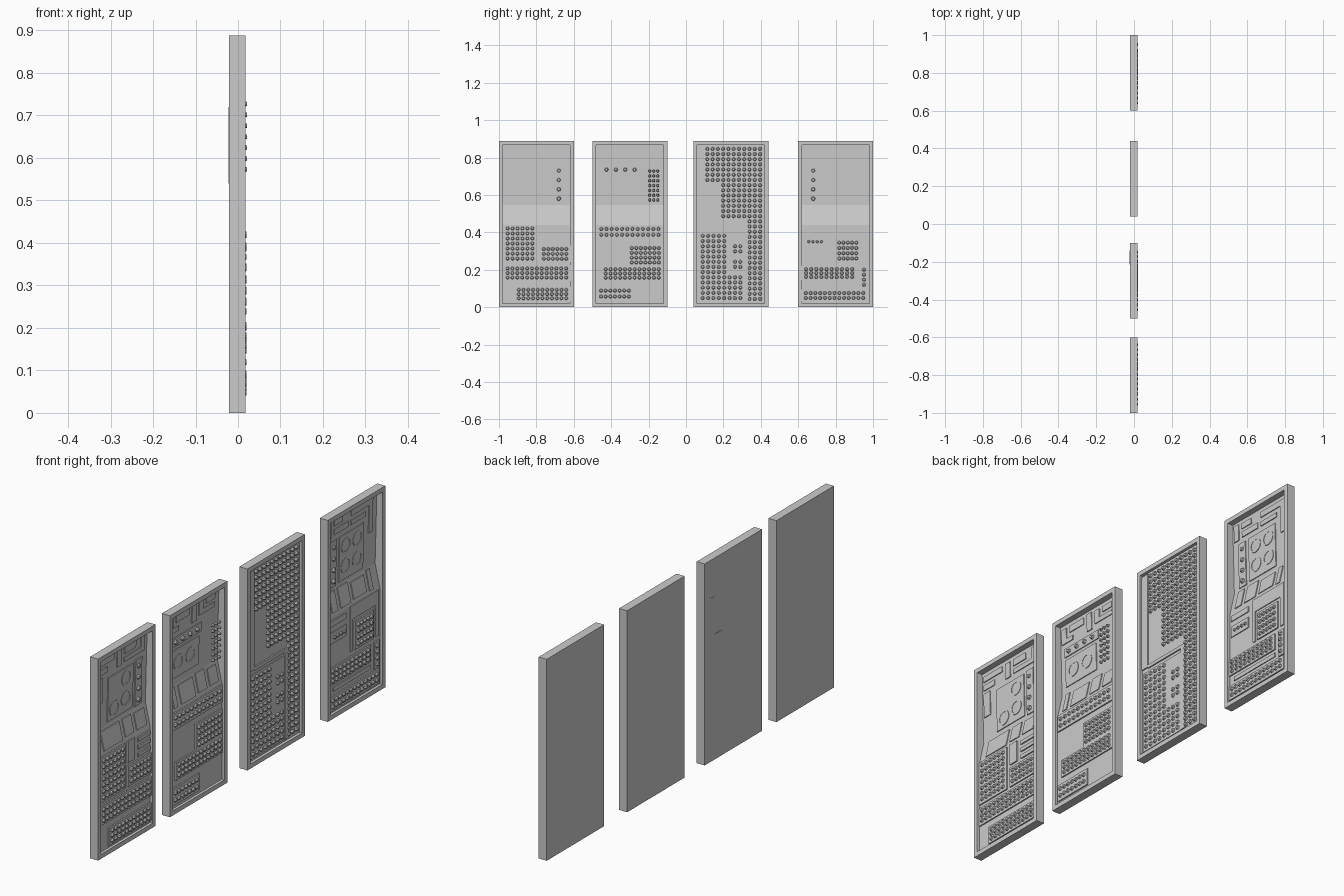
import bpy, bmesh, math
from mathutils import Matrix

if "Cube" in bpy.data.objects:
    bpy.data.objects.remove(bpy.data.objects["Cube"])

BACK, FRONT, TOP = -0.021, 0.018, 0.888
LOW, DEEP, HIGH = 0.006, -0.0175, -0.009      # floor depths of a console panel
BLOCK = 0.012


def finish(name, bm):
    bmesh.ops.recalc_face_normals(bm, faces=bm.faces)
    me = bpy.data.meshes.new(name)
    bm.to_mesh(me)
    bm.free()
    ob = bpy.data.objects.new(name, me)
    bpy.context.collection.objects.link(ob)
    return ob


def add_box(bm, x0, x1, y0, y1, z0, z1):
    m = Matrix.Translation(((x0 + x1) / 2, (y0 + y1) / 2, (z0 + z1) / 2)) @ \
        Matrix.Diagonal((x1 - x0, abs(y1 - y0), abs(z1 - z0), 1))
    bmesh.ops.create_cube(bm, size=1, matrix=m)


def boxes(name, items):
    bm = bmesh.new()
    for b in items:
        add_box(bm, *b)
    return finish(name, bm)


def extrude_y(name, pts, y0, y1):
    """Extrude an (x, z) profile along y."""
    bm = bmesh.new()
    f = bm.faces.new([bm.verts.new((x, y0, z)) for x, z in pts])
    r = bmesh.ops.extrude_face_region(bm, geom=[f])
    for v in r["geom"]:
        if isinstance(v, bmesh.types.BMVert):
            v.co.y = y1
    return finish(name, bm)


def wall_x(z):
    """Depth of the tilted upper wall at height z."""
    return DEEP + (HIGH - DEEP) * (z - 0.545) / 0.32


def studs(name, centres, x0, x1=0.020, r=0.010):
    bm = bmesh.new()
    for y, z in centres:
        m = Matrix.Translation(((x0 + x1) / 2, y, z)) @ Matrix.Rotation(math.pi / 2, 4, 'Y')
        bmesh.ops.create_cone(bm, cap_ends=True, segments=8, radius1=r,
                              radius2=r * 0.6, depth=x1 - x0, matrix=m)
    return finish(name, bm)


def grid(y0, y1, z0, z1, cols, rows):
    dy, dz = (y1 - y0) / cols, (z1 - z0) / rows
    return [(y0 + dy * (i + .5), z0 + dz * (j + .5)) for i in range(cols) for j in range(rows)]


def rings(name, centres, r=0.033):
    bm = bmesh.new()
    for y, z in centres:
        x, n = wall_x(z), 24
        loops = []
        for rad, xx in ((r, x - .002), (r, x + .006), (r * .8, x + .006), (r * .8, x - .002)):
            loops.append([bm.verts.new((xx, y + rad * math.cos(2 * math.pi * i / n),
                                        z + rad * math.sin(2 * math.pi * i / n))) for i in range(n)])
        for a in range(4):
            p, q = loops[a], loops[(a + 1) % 4]
            for i in range(n):
                bm.faces.new((p[i], p[(i + 1) % n], q[(i + 1) % n], q[i]))
    return finish(name, bm)


def frame(name, y0):
    y1, t = y0 + 0.4, 0.02
    boxes(name + "_frame", [(BACK, FRONT, y0, y0 + t, 0, TOP), (BACK, FRONT, y1 - t, y1, 0, TOP),
                            (BACK, FRONT, y0 + t, y1 - t, 0, t), (BACK, FRONT, y0 + t, y1 - t, TOP - t, TOP)])


def console_shell(name, y0):
    frame(name, y0)
    extrude_y(name + "_body", [(BACK, .02), (LOW, .02), (LOW, .44), (DEEP, .545), (HIGH, .868), (BACK, .868)],
              y0 + .02, y0 + .38)


def upper(name, rects, h=0.004):
    """Raised plates following the tilted upper wall."""
    for y0, y1, z0, z1 in rects:
        extrude_y(name, [(wall_x(z0) - .001, z0), (wall_x(z0) + h, z0),
                         (wall_x(z1) + h, z1), (wall_x(z1) - .001, z1)], y0, y1)


def desk(name, spans, h=0.004):
    """Plates lying on the sloping desk."""
    s = lambda z: LOW + (DEEP - LOW) * (z - .44) / .105
    for y0, y1, z0, z1 in spans:
        extrude_y(name, [(s(z0) - .001, z0), (s(z0) + h, z0), (s(z1) + h, z1), (s(z1) - .001, z1)], y0, y1)


def blocks(name, rects, x1=BLOCK):
    boxes(name, [(0, x1, *r) for r in rects])


def block_studs(name, fields):
    """Raised blocks, each covered with a grid of studs."""
    blocks(name + "_block", [f[:4] for f in fields])
    studs(name + "_studs", [c for y0, y1, z0, z1, a, b in fields
                            for c in grid(y0 + .008, y1 - .008, z0 + .006, z1 - .006, a, b)], BLOCK - .001)


# Panel A: console with three dials
console_shell("panel_a", -1.0)
block_studs("panel_a", [(-.975, -.80, .24, .44, 6, 7), (-.78, -.62, .24, .33, 6, 3),
                        (-.975, -.62, .14, .225, 13, 3), (-.915, -.62, .03, .11, 11, 3)])
blocks("panel_a_bars", [(-.78, -.735, .345, .44)] +
       [(-.71, -.625, z, z + .016) for z in (.345, .378, .412)])
upper("panel_a_wall_plate", [(-.89, -.715, .56, .755), (-.70, -.655, .555, .76), (-.97, -.93, .66, .77),
                             (-.97, -.90, .785, .81), (-.97, -.85, .825, .85), (-.83, -.80, .78, .85),
                             (-.78, -.64, .785, .805), (-.78, -.70, .82, .85), (-.665, -.64, .805, .855)])
rings("panel_a_dials", [(-.765, .71), (-.765, .62), (-.845, .605)])
studs("panel_a_buttons", grid(-.69, -.67, .555, .755, 1, 4), -.014, -.002, .012)
desk("panel_a_desk_plate", [(-.94, -.81, .455, .535), (-.79, -.73, .46, .535), (-.71, -.64, .46, .53)])

# Panel B: console with two dials and a button strip
console_shell("panel_b", -0.5)
block_studs("panel_b", [(-.475, -.125, .365, .44, 12, 2), (-.31, -.125, .22, .335, 7, 4),
                        (-.45, -.125, .14, .22, 12, 3), (-.475, -.285, .035, .11, 7, 2)])
upper("panel_b_wall_plate", [(-.455, -.24, .715, .755), (-.45, -.255, .575, .70), (-.47, -.40, .78, .80),
                             (-.47, -.44, .80, .85), (-.42, -.33, .82, .85), (-.31, -.28, .775, .855),
                             (-.26, -.15, .79, .81), (-.26, -.23, .81, .85), (-.21, -.15, .825, .85)])
rings("panel_b_dials", [(-.40, .64), (-.315, .64)])
studs("panel_b_strip_buttons", grid(-.45, -.25, .72, .75, 4, 1), -.010, .002, .011)
studs("panel_b_side_buttons", grid(-.205, -.14, .56, .74, 3, 7), .010, .021, .008)
desk("panel_b_desk_plate", [(-.45, -.425, .455, .54), (-.40, -.30, .455, .535), (-.28, -.22, .46, .54),
                            (-.20, -.14, .46, .53)])
boxes("panel_b_back_latch", [(-.0225, -.02, -.165, -.14, .54, .72), (-.0225, -.02, -.215, -.165, .54, .553)])

# Panel C: studded door with a stepped field
frame("panel_c", 0.04)
boxes("panel_c_floor", [(BACK, .005, .06, .42, .02, TOP - .02)])
blocks("panel_c_edging", [(.062, .10, .42, .86), (.10, .335, .415, .43), (.31, .335, .03, .42)], .011)
blocks("panel_c_lower_block", [(.07, .31, .03, .40)], .009)
field = [(y, z) for y, z in grid(.10, .41, .03, .86, 11, 30)
         if y > .335 or z > .66 or (y > .175 and z > .48)]
studs("panel_c_field_studs", field, .004, .016)
low = [(y, z) for y, z in grid(.075, .305, .035, .395, 8, 13)
       if not (y > .225 and (.17 < z < .20 or .26 < z < .28 or z > .34 or (y < .25 and .20 < z < .34)))]
studs("panel_c_lower_studs", low, .008, .017)

# Panel D: console with four dials
console_shell("panel_d", 0.6)
block_studs("panel_d", [(.80, .93, .24, .365, 5, 4), (.62, .91, .145, .22, 10, 3),
                        (.935, .968, .10, .22, 1, 4), (.62, .968, .03, .095, 13, 2)])
blocks("panel_d_bars", [(.65, .91, .112, .13), (.77, .785, .24, .44), (.785, .968, .38, .44),
                        (.945, .968, .24, .38), (.63, .74, .40, .425), (.63, .74, .325, .375)], .010)
studs("panel_d_small_buttons", grid(.645, .735, .335, .365, 4, 1), .009, .018, .008)
upper("panel_d_wall_plate", [(.72, .89, .56, .76), (.655, .70, .555, .76), (.63, .66, .78, .855),
                             (.68, .78, .785, .81), (.68, .74, .825, .85), (.80, .95, .825, .85),
                             (.80, .90, .785, .805), (.925, .95, .70, .825)])
rings("panel_d_dials", [(y, z) for y in (.765, .845) for z in (.71, .62)])
studs("panel_d_buttons", grid(.67, .69, .555, .755, 1, 4), -.014, -.002, .012)
desk("panel_d_desk_plate", [(.65, .69, .455, .54), (.71, .78, .455, .54), (.80, .89, .46, .53),
                            (.91, .935, .455, .54)])
